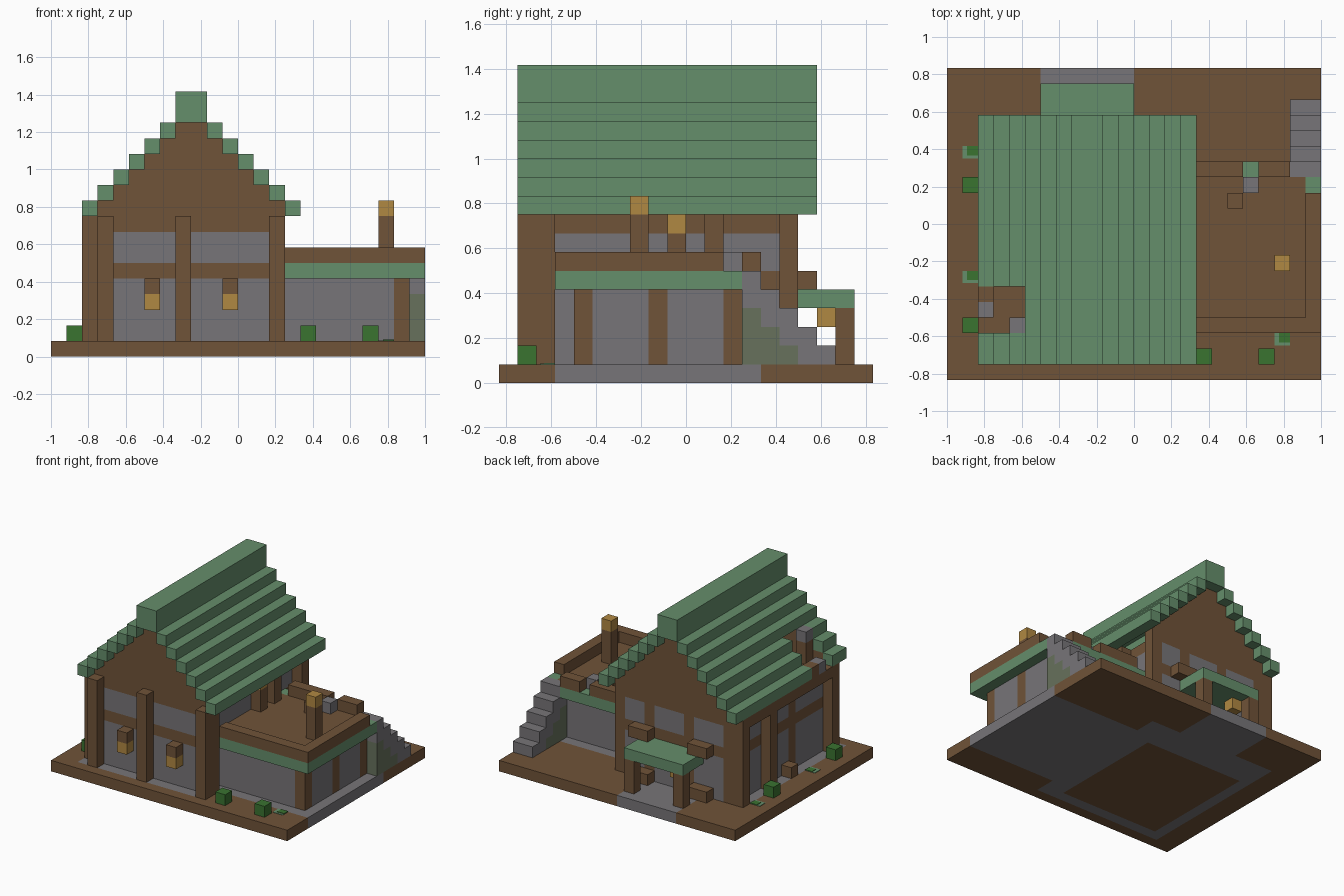
import bpy, bmesh
from mathutils import Vector

if "Cube" in bpy.data.objects:
    bpy.data.objects.remove(bpy.data.objects["Cube"])

U = 1 / 12                      # one block
ORIGIN = Vector((-1, -10 * U, 0))


def material(name, rgb):
    lin = [((c / 255 + 0.055) / 1.055) ** 2.4 for c in rgb] + [1]
    m = bpy.data.materials.new(name)
    m.use_nodes = True
    m.diffuse_color = lin
    m.node_tree.nodes["Principled BSDF"].inputs["Base Color"].default_value = lin
    return m


WOOD = material("brown wood", (112, 83, 56))
STONE = material("grey stone", (119, 117, 120))
ROOF = material("roof green", (101, 142, 107))
LEAF = material("leaf green", (58, 115, 48))
GOLD = material("lantern gold", (176, 136, 66))
MOSS = material("mossy stone", (103, 113, 92))


def add_box(bm, x0, x1, y0, y1, z0, z1):
    verts = bmesh.ops.create_cube(bm, size=1)["verts"]
    for v in verts:
        v.co = Vector((x1 if v.co.x > 0 else x0,
                       y1 if v.co.y > 0 else y0,
                       z1 if v.co.z > 0 else z0))


def finish(name, bm, mats):
    for v in bm.verts:
        v.co = v.co * U + ORIGIN
    mesh = bpy.data.meshes.new(name)
    bm.to_mesh(mesh)
    bm.free()
    for m in mats:
        mesh.materials.append(m)
    obj = bpy.data.objects.new(name, mesh)
    bpy.context.collection.objects.link(obj)
    return obj


def blocks(name, mat, *boxes):
    """One object from boxes given in block units."""
    bm = bmesh.new()
    for b in boxes:
        add_box(bm, *b)
    return finish(name, bm, [mat])


def panelled(name, box, mats, rule):
    """A box cut along every block line, each face coloured by a rule."""
    bm = bmesh.new()
    add_box(bm, *box)
    for axis in range(3):
        normal = Vector([float(i == axis) for i in range(3)])
        for k in range(box[2 * axis] + 1, box[2 * axis + 1]):
            geom = bm.verts[:] + bm.edges[:] + bm.faces[:]
            bmesh.ops.bisect_plane(bm, geom=geom, plane_co=normal * k, plane_no=normal)
    bm.normal_update()
    for f in bm.faces:
        f.material_index = rule(f.calc_center_median(), f.normal)
    return finish(name, bm, mats)


# Ground slab with stone foundations and path
def ground_rule(c, n):
    house = 2 < c.x < 15 and 1 < c.y < 16 and not (3 < c.x < 13 and 2 < c.y < 13)
    terrace = c.x > 15 and 3 < c.y < 14
    path = 6 < c.x < 12 and c.y > 16
    return int(house or terrace or path)


panelled("ground", (0, 24, 0, 20, 0, 1), [WOOD, STONE], ground_rule)


# House body: stone panels between wooden beams
def body_rule(c, n):
    if abs(n.z) > 0.5 or 5 < c.z < 6 or c.z > 8:
        return 0
    if abs(n.y) > 0.5:
        if n.y > 0 and (7 < c.x < 8 or 11 < c.x < 12):
            return 0
        return int(4 < c.x < 14)
    if n.x < 0 and 7 < c.y < 8:
        return 0
    return int(3 < c.y < 15 and not 11 < c.y < 12)


panelled("house_body", (3, 14, 2, 16, 1, 9), [WOOD, STONE], body_rule)
blocks("front_posts", WOOD, *[(x, x + 1, 1, 2, 1, 9) for x in (3, 8, 14)])
blocks("side_posts", WOOD, *[(x, x + 1, y, y + 1, 1, 9)
                             for x in (2, 14) for y in (2, 11, 15)])
blocks("wall_plates", WOOD, (2, 3, 3, 11, 8, 9), (2, 3, 12, 15, 8, 9))

# Stepped gables
blocks("gables", WOOD, *[(3 + k, 15 - k, y, y + 1, 9 + k, 10 + k)
                         for k in range(6) for y in (2, 15)])

# Stepped roof with a gap on the right slope
roof = [(8, 10, 1, 17, 15, 17)]
for k in range(6):
    z = 9 + k
    roof.append((15 - k, 16 - k, 1, 17, z, z + 1))
    spans = [(1, 3), (6, 17)] if k < 3 else [(1, 17)]
    roof += [(2 + k, 3 + k, a, b, z, z + 1) for a, b in spans]
blocks("roof", ROOF, *roof)
blocks("roof_gap_beams", WOOD, (2, 3, 5, 6, 9, 10), (4, 5, 3, 4, 9, 11))
blocks("roof_gap_stones", STONE, (2, 3, 4, 5, 9, 10), (4, 5, 3, 4, 11, 12))

# Front wall lanterns
for side, x in (("right", 6), ("left", 11)):
    blocks(side + "_front_lantern", GOLD, (x, x + 1, 1, 2, 3, 4))
    blocks(side + "_front_lantern_cap", WOOD, (x, x + 1, 1, 2, 4, 5))

# Side torch above the terrace
blocks("wall_torch_base", WOOD, (14, 15, 9, 10, 6, 8))
blocks("wall_torch", GOLD, (14, 15, 9, 10, 8, 9))


# Terrace room and deck
def terrace_rule(c, n):
    if abs(n.x) > 0.5:
        return int(not any(y < c.y < y + 1 for y in (4, 8, 12)))
    return int(c.x < 22)


panelled("terrace_room", (14, 23, 4, 13, 1, 5), [WOOD, STONE], terrace_rule)
blocks("terrace_edge", ROOF, (15, 24, 3, 4, 5, 6), (23, 24, 4, 13, 5, 6),
       (14, 22, 13, 14, 5, 6))
blocks("terrace_floor", WOOD, (14, 23, 4, 13, 5, 6))
blocks("terrace_parapet", WOOD, (15, 24, 3, 4, 6, 7), (23, 24, 4, 12, 6, 7),
       (15, 19, 13, 14, 6, 7), (20, 22, 13, 14, 6, 7))
blocks("terrace_stool", WOOD, (18, 19, 11, 12, 6, 7))
blocks("terrace_stone_block", STONE, (19, 20, 12, 13, 6, 7))
blocks("terrace_lamp_post", WOOD, (21, 22, 7, 8, 6, 9))
blocks("terrace_lamp", GOLD, (21, 22, 7, 8, 9, 10))

# Outside stairs over a mossy support
blocks("stairs", STONE, *[(22, 24, 13 + i, 14 + i, max(1, 4 - i), 6 - i)
                          for i in range(5)])
blocks("stair_support", MOSS, *[(22, 24, 13 + i, 14 + i, 1, 4 - i) for i in range(3)])

# Back porch
blocks("porch_roof", ROOF, (6, 12, 16, 19, 4, 5))
blocks("porch_posts", WOOD, *[(x, x + 1, 18, 19, 1, 4) for x in (6, 11)])
blocks("porch_lantern", GOLD, (7, 8, 17, 18, 3, 4))
blocks("back_planters", WOOD, *[(x, x + 2, 16, 17, z, z + 1)
                                for x in (5, 11) for z in (1, 5)])
blocks("side_planter", WOOD, (2, 3, 8, 9, 1, 2))

# Bushes and grass patches
blocks("bushes", LEAF, *[(x, x + 1, y, y + 1, 1, 2)
                         for x, y in ((1, 3), (1, 12), (16, 1), (20, 1))])
for i, (x, y) in enumerate(((1, 14), (1, 6), (21, 2))):
    blocks(f"grass_patch_{i + 1}", ROOF, (x, x + 1, y + 0.2, y + 1, 1, 1.04))
    blocks(f"grass_tuft_{i + 1}", LEAF, (x + 0.3, x + 1, y + 0.4, y + 1, 1.04, 1.08))
